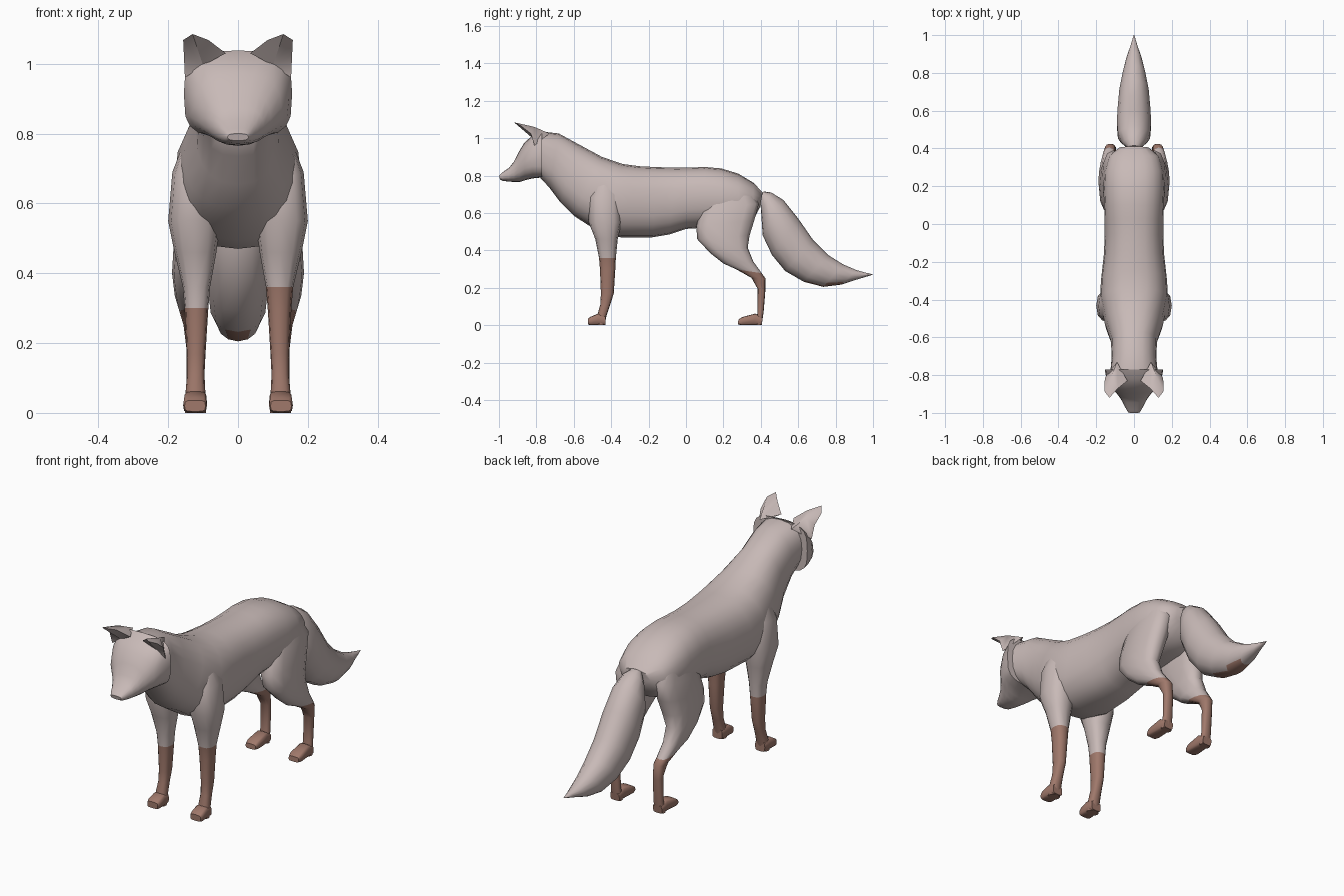
import bpy, bmesh, math
from mathutils import Vector


def material(name, rgb):
    m = bpy.data.materials.new(name)
    m.diffuse_color = (*rgb, 1)
    return m


FUR = material("pale_fur", (0.58, 0.49, 0.475))
BROWN = material("brown_stocking", (0.35, 0.19, 0.148))


def finish(name, bm, rule=None, angle=50):
    """Turn a bmesh into a smooth object; rule(face) picks the brown faces."""
    bmesh.ops.recalc_face_normals(bm, faces=bm.faces)
    bm.normal_update()
    for f in bm.faces:
        f.material_index = 1 if rule and rule(f) else 0
    me = bpy.data.meshes.new(name)
    bm.to_mesh(me)
    bm.free()
    me.materials.append(FUR)
    me.materials.append(BROWN)
    me.shade_smooth()
    me.set_sharp_from_angle(angle=math.radians(angle))
    ob = bpy.data.objects.new(name, me)
    bpy.context.collection.objects.link(ob)
    return ob


def loft(name, stations, side=1, p=2.0, n=16, rule=None, angle=50):
    """Rings spanning point A to point B in the yz plane:
    station = (ay, az, by, bz, centre x, half width[, squareness])."""
    bm = bmesh.new()
    rings = []
    for st in stations:
        a, b = Vector((0, st[0], st[1])), Vector((0, st[2], st[3]))
        q = st[6] if len(st) > 6 else p
        mid, half = (a + b) / 2, (a - b) / 2
        ring = []
        for i in range(n):
            t = 2 * math.pi * i / n
            c, s = math.cos(t), math.sin(t)
            u = math.copysign(abs(c) ** (2 / q), c)
            v = math.copysign(abs(s) ** (2 / q), s)
            co = mid + half * u
            co.x = side * (st[4] + st[5] * v)
            ring.append(bm.verts.new(co))
        rings.append(ring)
    for r0, r1 in zip(rings, rings[1:]):
        for i in range(n):
            j = (i + 1) % n
            bm.faces.new((r0[i], r0[j], r1[j], r1[i]))
    bm.faces.new(rings[0])
    bm.faces.new(rings[-1])
    return finish(name, bm, rule, angle)


# Trunk and neck
loft("body", [
    (-0.77, 1.035, -0.79, 0.80, 0, 0.125),
    (-0.68, 1.025, -0.73, 0.735, 0, 0.118),
    (-0.57, 0.965, -0.67, 0.655, 0, 0.122),
    (-0.45, 0.90, -0.60, 0.585, 0, 0.155),
    (-0.34, 0.862, -0.46, 0.495, 0, 0.18),
    (-0.25, 0.85, -0.35, 0.47, 0, 0.175),
    (-0.15, 0.845, -0.18, 0.47, 0, 0.16),
    (-0.05, 0.842, -0.09, 0.485, 0, 0.155),
    (0.03, 0.843, 0.00, 0.515, 0, 0.155),
    (0.10, 0.846, 0.08, 0.52, 0, 0.158),
    (0.19, 0.838, 0.19, 0.52, 0, 0.162),
    (0.28, 0.81, 0.28, 0.53, 0, 0.158),
    (0.36, 0.762, 0.36, 0.56, 0, 0.135),
    (0.41, 0.71, 0.395, 0.63, 0, 0.08),
], p=2.4, n=20)

# Head with flared cheeks and a narrow muzzle
loft("head", [
    (-0.77, 1.038, -0.77, 0.79, 0, 0.155, 3.6),
    (-0.82, 1.015, -0.82, 0.785, 0, 0.146, 2.8),
    (-0.865, 0.975, -0.86, 0.775, 0, 0.125, 2.3),
    (-0.895, 0.925, -0.89, 0.765, 0, 0.095, 2.2),
    (-0.92, 0.875, -0.92, 0.766, 0, 0.074, 2.3),
    (-0.945, 0.842, -0.95, 0.768, 0, 0.058, 2.4),
    (-0.985, 0.815, -0.98, 0.772, 0, 0.040, 2.6),
    (-1.0, 0.80, -0.995, 0.78, 0, 0.030, 2.6),
], n=20, angle=45)

# Ears: forward-leaning shells with a hollow front
EAR = [(0.130, -0.92, 1.085), (0.157, -0.885, 1.068), (0.035, -0.83, 1.03),
       (0.152, -0.81, 0.96), (0.09, -0.73, 1.025), (0.10, -0.815, 0.995),
       (0.085, -0.87, 1.068), (0.155, -0.83, 1.025), (0.12, -0.81, 1.06)]
EAR_FACES = [(0, 6, 8), (0, 8, 1), (1, 8, 7), (6, 2, 4, 8), (8, 4, 3, 7),
             (0, 5, 6), (6, 5, 2), (0, 1, 5), (1, 7, 5), (7, 3, 5)]

# Almond eyes
for side, label in ((1, "right"), (-1, "left")):
    bm = bmesh.new()
    vs = [bm.verts.new((side * x, y, z)) for x, y, z in EAR]
    for f in EAR_FACES:
        bm.faces.new([vs[i] for i in f])
    finish(label + "_ear", bm, angle=45)

    bm = bmesh.new()
    bmesh.ops.create_uvsphere(bm, u_segments=10, v_segments=6, radius=1)
    for v in bm.verts:
        x, y, z = v.co
        v.co = (side * (0.05 + 0.021 * x), -0.875 + 0.012 * y + 0.012 * x,
                0.925 + 0.010 * z + 0.007 * x)
    finish(label + "_eye", bm)

    # Front legs: the brown reaches higher on one side
    top = 0.361 if side > 0 else 0.301
    loft(label + "_front_leg", [
        (-0.47, 0.80, -0.40, 0.80, 0.115, 0.030),
        (-0.52, 0.68, -0.35, 0.70, 0.120, 0.068),
        (-0.52, 0.55, -0.345, 0.55, 0.125, 0.075),
        (-0.485, 0.46, -0.365, 0.46, 0.122, 0.060),
        (-0.465, 0.36, -0.375, 0.36, 0.119, 0.039),
        (-0.46, 0.30, -0.378, 0.30, 0.119, 0.034),
        (-0.455, 0.17, -0.386, 0.17, 0.120, 0.027),
        (-0.458, 0.11, -0.405, 0.11, 0.121, 0.025),
        (-0.475, 0.05, -0.425, 0.05, 0.122, 0.029),
        (-0.48, 0.0, -0.435, 0.0, 0.122, 0.030),
    ], side, p=2.5, n=12, rule=lambda f: f.calc_center_median().z < top)
    loft(label + "_front_paw", [
        (-0.43, 0.05, -0.43, 0.0, 0.122, 0.028),
        (-0.47, 0.062, -0.47, 0.0, 0.122, 0.033),
        (-0.51, 0.045, -0.51, 0.0, 0.123, 0.034),
        (-0.523, 0.036, -0.523, 0.004, 0.123, 0.030),
    ], side, p=4, n=12, rule=lambda f: True)

    # Hind legs: the stocking edge slopes down towards the hock
    loft(label + "_hind_leg", [
        (0.17, 0.75, 0.33, 0.74, 0.105, 0.030),
        (0.08, 0.62, 0.39, 0.65, 0.108, 0.060),
        (0.055, 0.53, 0.365, 0.56, 0.115, 0.064),
        (0.06, 0.46, 0.34, 0.48, 0.125, 0.060),
        (0.13, 0.385, 0.33, 0.415, 0.138, 0.051),
        (0.20, 0.33, 0.36, 0.34, 0.138, 0.043),
        (0.27, 0.298, 0.405, 0.278, 0.132, 0.035),
        (0.35, 0.253, 0.425, 0.25, 0.127, 0.029),
        (0.383, 0.195, 0.424, 0.18, 0.123, 0.025),
        (0.383, 0.07, 0.415, 0.07, 0.122, 0.025),
        (0.37, 0.0, 0.405, 0.0, 0.122, 0.028),
    ], side, p=2.5, n=12,
        rule=lambda f: f.calc_center_median().z
        < 0.298 - 0.15 * (f.calc_center_median().y - 0.27))
    loft(label + "_hind_paw", [
        (0.41, 0.04, 0.405, 0.0, 0.122, 0.026),
        (0.37, 0.062, 0.37, 0.0, 0.122, 0.031),
        (0.30, 0.043, 0.30, 0.0, 0.123, 0.034),
        (0.28, 0.030, 0.278, 0.004, 0.123, 0.029),
    ], side, p=4, n=12, rule=lambda f: True)


# Bushy tail with a brown patch beneath
def tail_patch(f):
    c = f.calc_center_median()
    return 0.66 < c.y < 0.80 and f.normal.z < -0.8


loft("tail", [
    (0.415, 0.715, 0.395, 0.69, 0, 0.03),
    (0.455, 0.71, 0.402, 0.60, 0, 0.06),
    (0.52, 0.67, 0.41, 0.48, 0, 0.087),
    (0.60, 0.57, 0.46, 0.375, 0, 0.093),
    (0.68, 0.455, 0.53, 0.29, 0, 0.088),
    (0.76, 0.375, 0.63, 0.232, 0, 0.080),
    (0.84, 0.325, 0.735, 0.205, 0, 0.062),
    (0.91, 0.295, 0.83, 0.217, 0, 0.042),
    (0.96, 0.281, 0.91, 0.243, 0, 0.020),
    (1.0, 0.272, 0.99, 0.267, 0, 0.003),
], p=2.1, n=14, rule=tail_patch)
